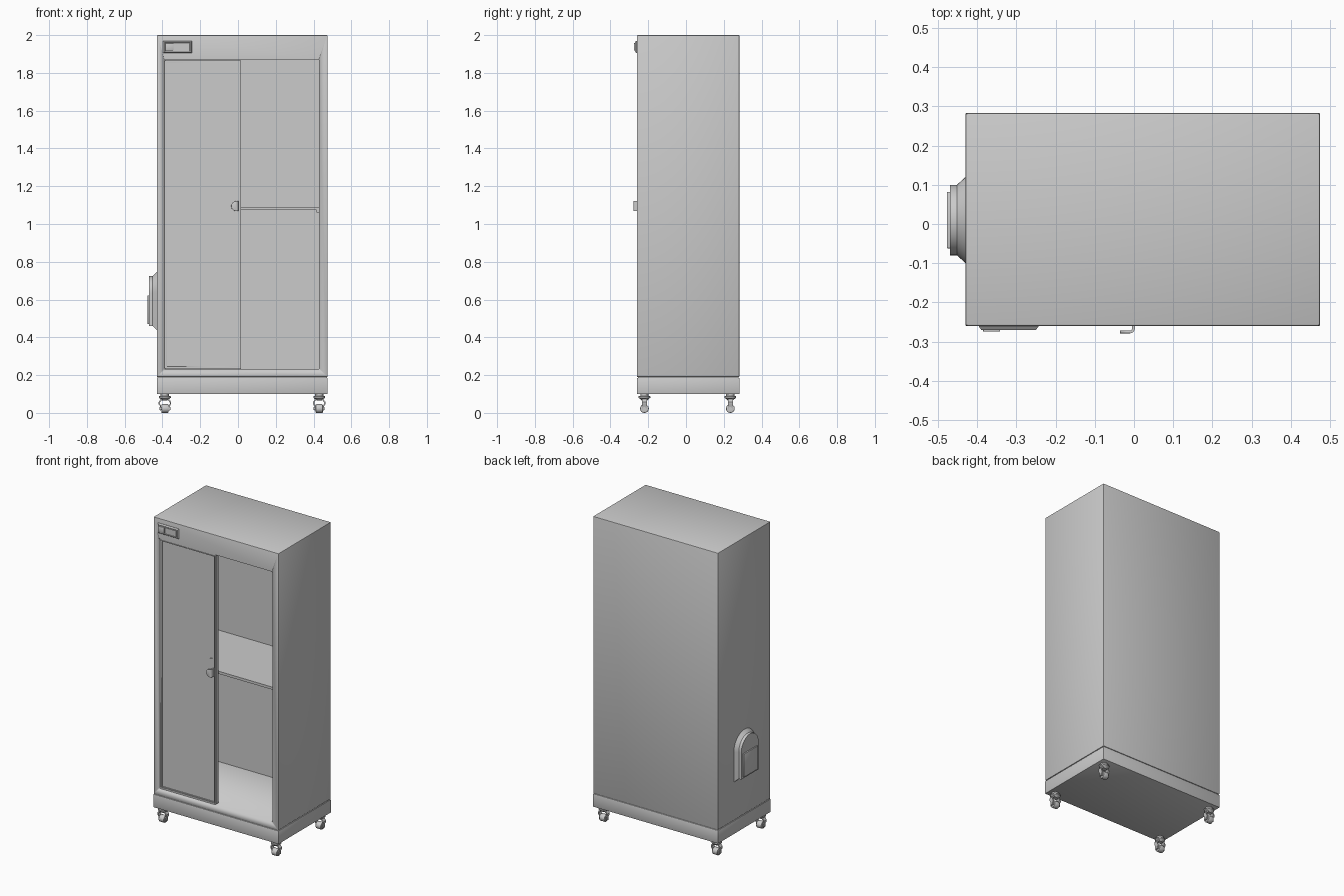
import bpy, bmesh, math
from math import pi, sin, cos

if "Cube" in bpy.data.objects:
    bpy.data.objects.remove(bpy.data.objects["Cube"])


def finish(name, bm, bevel=0, segs=2):
    bmesh.ops.recalc_face_normals(bm, faces=bm.faces)
    me = bpy.data.meshes.new(name)
    bm.to_mesh(me)
    bm.free()
    ob = bpy.data.objects.new(name, me)
    bpy.context.collection.objects.link(ob)
    bpy.ops.object.select_all(action='DESELECT')
    bpy.context.view_layer.objects.active = ob
    ob.select_set(True)
    if bevel:
        m = ob.modifiers.new("bevel", 'BEVEL')
        m.width, m.segments, m.limit_method = bevel, segs, 'ANGLE'
        m.angle_limit = math.radians(40)
        bpy.ops.object.modifier_apply(modifier=m.name)
    bpy.ops.object.shade_smooth_by_angle(angle=math.radians(35))
    return ob


def loft(name, rings, bevel=0):
    """Skin a list of equal-length rings of 3D points, capped at both ends."""
    bm = bmesh.new()
    vs = [[bm.verts.new(p) for p in r] for r in rings]
    n = len(rings[0])
    for a, b in zip(vs, vs[1:]):
        for i in range(n):
            j = (i + 1) % n
            bm.faces.new((a[i], a[j], b[j], b[i]))
    bm.faces.new(vs[0])
    bm.faces.new(vs[-1])
    return finish(name, bm, bevel)


def prism(name, pts, axis, a, b, bevel=0):
    """Extrude a 2D outline along an axis from a to b."""
    place = {'x': lambda u, v, w: (w, u, v),
             'y': lambda u, v, w: (u, w, v),
             'z': lambda u, v, w: (u, v, w)}[axis]
    return loft(name, [[place(u, v, w) for u, v in pts] for w in (a, b)], bevel)


def rect(x0, x1, y0, y1):
    return [(x0, y0), (x1, y0), (x1, y1), (x0, y1)]


def box(name, x0, x1, y0, y1, z0, z1, bevel=0):
    return prism(name, rect(x0, x1, y0, y1), 'z', z0, z1, bevel)


def round_rect(x0, x1, z0, z1, r, n=4):
    pts = []
    for k, (cx, cz) in enumerate([(x1 - r, z1 - r), (x0 + r, z1 - r), (x0 + r, z0 + r), (x1 - r, z0 + r)]):
        for i in range(n + 1):
            a = pi / 2 * (k + i / n)
            pts.append((cx + r * cos(a), cz + r * sin(a)))
    return pts


def circle(cu, cv, r, n=32, a0=0, a1=2 * pi):
    full = abs(a1 - a0 - 2 * pi) < 1e-6
    return [(cu + r * cos(a0 + (a1 - a0) * i / n), cv + r * sin(a0 + (a1 - a0) * i / n))
            for i in range(n if full else n + 1)]


def cut(ob, cutter):
    m = ob.modifiers.new("cut", 'BOOLEAN')
    m.object, m.operation, m.solver = cutter, 'DIFFERENCE', 'EXACT'
    bpy.context.view_layer.objects.active = ob
    bpy.ops.object.modifier_apply(modifier=m.name)
    bpy.data.objects.remove(cutter)


# Cabinet shell with the open front cavity
shell = box("cabinet_shell", -0.43, 0.475, -0.26, 0.283, 0.19, 2.0, 0.005)
cut(shell, prism("cavity_cutter", round_rect(-0.39, 0.43, 0.23, 1.87, 0.008), 'y', -0.4, 0.258))

# Base plinth and the thin recessed seam above it
box("base_plinth", -0.43, 0.475, -0.26, 0.283, 0.10, 0.186, 0.002)
box("base_seam", -0.425, 0.47, -0.255, 0.278, 0.18, 0.195)

# Interior shelf and its side rails
box("shelf", -0.39, 0.43, -0.215, 0.258, 1.073, 1.09)
for side, x in (("left", -0.39), ("right", 0.416)):
    box(side + "_shelf_rail", x, x + 0.014, -0.21, 0.25, 1.06, 1.074)

# Sliding door: frame with window, inner bead and panel
frame = prism("door_frame", round_rect(-0.388, 0.017, 0.232, 1.868, 0.006), 'y', -0.254, -0.226)
cut(frame, prism("door_cutter", rect(-0.372, 0.004, 0.248, 1.852), 'y', -0.3, -0.2))
box("door_panel", -0.375, 0.007, -0.248, -0.230, 0.245, 1.855)
bead = prism("door_bead", rect(-0.379, 0.011, 0.241, 1.859), 'y', -0.258, -0.25)
cut(bead, prism("bead_cutter", rect(-0.375, 0.007, 0.245, 1.855), 'y', -0.3, -0.2))

# Half-round pull plate and bent half-round handle
prism("pull_plate", circle(0.003, 1.095, 0.088, 32, pi / 2, 3 * pi / 2), 'y', -0.251, -0.24)
prism("handle_grip", circle(-0.01, 1.095, 0.026, 20, pi / 2, 3 * pi / 2), 'y', -0.279, -0.272, 0.001)
bend = circle(-0.01, -0.267, 0.012, 6, -pi / 2, 0) + [(0.002, -0.245), (-0.005, -0.245)] \
    + circle(-0.01, -0.267, 0.005, 6, 0, -pi / 2)
prism("handle_stem", bend, 'z', 1.069, 1.121)

# Control display at the upper left
def slab(inset, y):
    return [(x, y, z) for x, z in rect(-0.396 + inset, -0.244 - inset, 1.905 + inset, 1.97 - inset)]
loft("display_housing", [slab(0, -0.255), slab(0, -0.262), slab(0.006, -0.27),
                         slab(0.01, -0.27), slab(0.012, -0.267)])
box("display_button_panel", -0.385, -0.342, -0.275, -0.264, 1.918, 1.957, 0.001)
box("display_screen", -0.336, -0.258, -0.271, -0.264, 1.918, 1.957)

# Arched vent hood on the left side with a flap
def arch(x, inset):
    r = 0.11 - inset
    top = circle(0.01, 0.635, r, 24, 0, pi)
    return [(x, y, z) for y, z in top + [(0.01 - r, 0.44 + inset), (0.01 + r, 0.44 + inset)]]
loft("vent_hood", [arch(-0.425, 0), arch(-0.43, 0), arch(-0.452, 0.02), arch(-0.47, 0.02)])
box("vent_flap", -0.478, -0.465, -0.062, 0.082, 0.47, 0.622, 0.002)

# Four casters: mounting cup, forked arms, axle and wheel
def lathe(x, y, profile, n=24):
    return [[(px, py, z) for px, py in circle(x, y, r, n)] for r, z in profile]

arm = [(0.006, 0.076), (0.02, 0.076), (0.033, 0.058), (0.033, 0.046), (0.026, 0.036), (0.026, 0.012),
       (0.02, 0.012), (0.02, 0.038), (0.026, 0.048), (0.026, 0.055), (0.017, 0.067), (0.006, 0.067)]
for sx, cx in (("left", -0.387), ("right", 0.43)):
    for sy, cy in (("front", -0.22), ("back", 0.235)):
        tag = sy + "_" + sx + "_caster"
        loft(tag + "_mount", lathe(cx, cy, [(0.022, 0.102), (0.022, 0.09), (0.031, 0.088),
                                            (0.031, 0.08), (0.02, 0.072), (0.014, 0.066)]))
        for s in (-1, 1):
            prism(tag + "_arm", [(cx + s * u, v) for u, v in arm], 'y', cy - 0.013, cy + 0.013)
        prism(tag + "_wheel", circle(cy, 0.023, 0.023, 24), 'x', cx - 0.019, cx + 0.019, 0.004)
        prism(tag + "_axle", circle(cy, 0.023, 0.008, 12), 'x', cx - 0.029, cx + 0.029)
